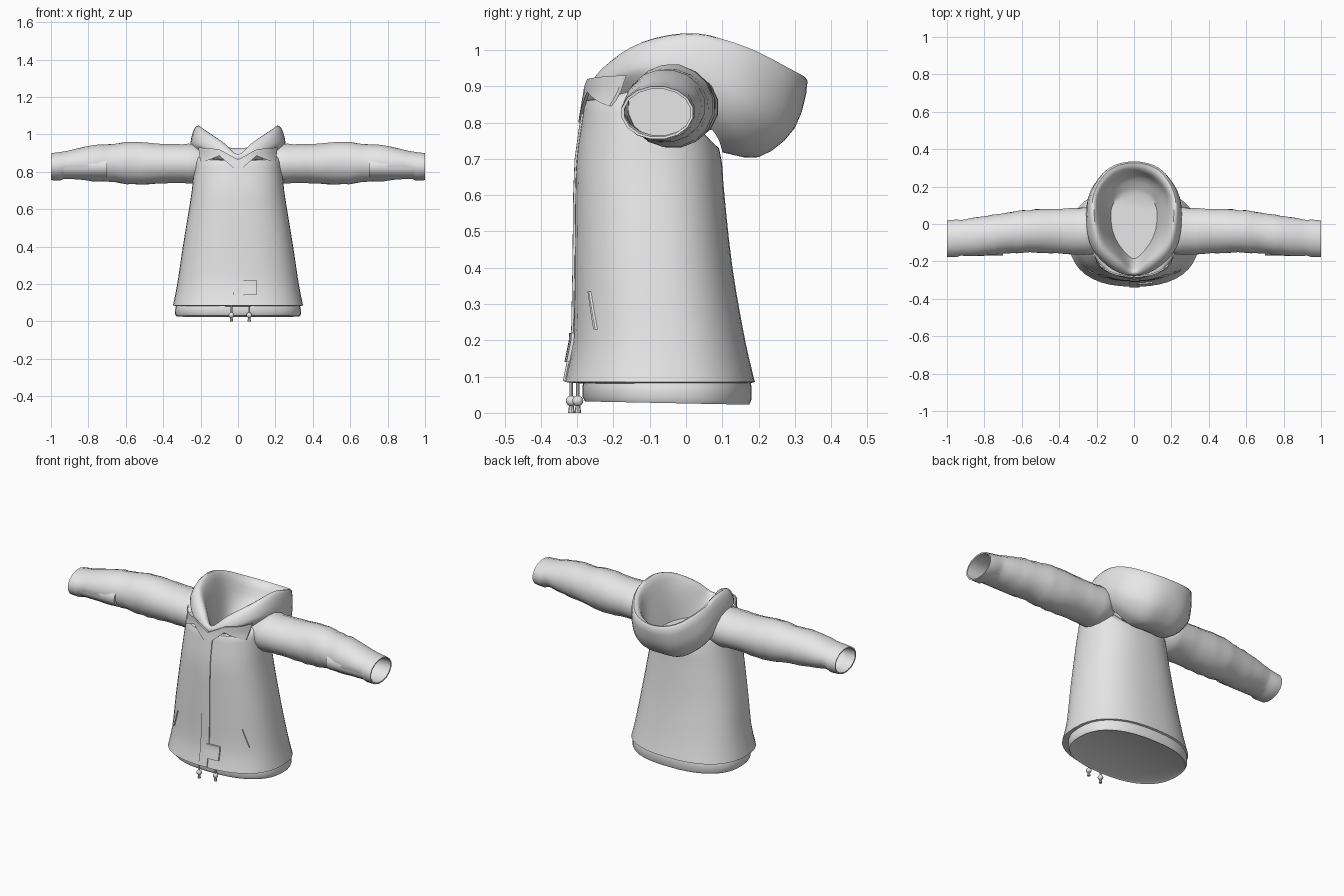
import bpy, bmesh, math, random
from mathutils import Vector

random.seed(4)
cube = bpy.data.objects.get("Cube")
if cube:
    bpy.data.objects.remove(cube, do_unlink=True)

cloth = bpy.data.materials.new("light grey cloth")
cloth.use_nodes = True
GREY = (0.8, 0.8, 0.8, 1)
cloth.diffuse_color = GREY
cloth.node_tree.nodes["Principled BSDF"].inputs["Base Color"].default_value = GREY


def finish(obj, angle=40):
    obj.data.materials.clear()
    obj.data.materials.append(cloth)
    bpy.ops.object.select_all(action='DESELECT')
    obj.select_set(True)
    bpy.context.view_layer.objects.active = obj
    bpy.ops.object.shade_smooth_by_angle(angle=math.radians(angle))
    return obj


def make_object(name, bm, angle=40):
    bmesh.ops.recalc_face_normals(bm, faces=bm.faces)
    mesh = bpy.data.meshes.new(name)
    bm.to_mesh(mesh)
    bm.free()
    obj = bpy.data.objects.new(name, mesh)
    bpy.context.collection.objects.link(obj)
    return finish(obj, angle)


def spline(points, steps, closed):
    """Smooth curve through all the points."""
    n, out = len(points), []
    pick = lambda i: points[i % n] if closed else points[max(0, min(n - 1, i))]
    for i in range(n if closed else n - 1):
        a, b, c, d = (pick(i + k) for k in (-1, 0, 1, 2))
        for s in range(steps):
            t = s / steps
            out.append(b + (c - a) * (t / 2) + (2 * a - 5 * b + 4 * c - d) * (t * t / 2)
                       + (3 * b - a - 3 * c + d) * (t ** 3 / 2))
    return out if closed else out + [points[-1]]


def smooth_rings(rings, steps):
    columns = [spline(list(col), steps, False) for col in zip(*rings)]
    return [list(ring) for ring in zip(*columns)]


def loft(name, rings, cap_start=False, cap_end=False, angle=40):
    bm = bmesh.new()
    rows = [[bm.verts.new(p) for p in ring] for ring in rings]
    n = len(rows[0])
    for low, high in zip(rows, rows[1:]):
        for i in range(n):
            j = (i + 1) % n
            bm.faces.new((low[i], low[j], high[j], high[i]))
    if cap_start:
        bm.faces.new(rows[0])
    if cap_end:
        bm.faces.new(rows[-1])
    return make_object(name, bm, angle)


# Coat body: height, half width, front y, back y, neckline drop at front and back
BODY = [
    (0.085, 0.348, -0.335, 0.19, 0, 0),
    (0.20, 0.325, -0.312, 0.163, 0, 0),
    (0.40, 0.295, -0.308, 0.128, 0, 0),
    (0.60, 0.262, -0.306, 0.106, 0, 0),
    (0.70, 0.247, -0.302, 0.10, 0, 0.02),
    (0.80, 0.236, -0.288, 0.095, 0, 0.09),
    (0.88, 0.222, -0.275, 0.09, 0.02, 0.15),
    (0.915, 0.175, -0.24, 0.08, 0.06, 0.18),
]
POWER = 2.4


def oval(z, w, front, back, drop_f=0, drop_b=0, count=40):
    ring = []
    for i in range(count):
        a = math.tau * i / count
        c, s = (math.copysign(abs(f(a)) ** (2 / POWER), f(a)) for f in (math.cos, math.sin))
        y = (front + back) / 2 + s * (back - front) / 2
        ring.append(Vector((w * c, y, z - abs(s) * (drop_b if s > 0 else drop_f))))
    return ring


def front_y(x, z):
    """Depth of the coat's front surface at a given x and z."""
    rows = BODY[:-1]
    z = max(rows[0][0], min(rows[-1][0], z))
    for lo, hi in zip(rows, rows[1:]):
        if z <= hi[0]:
            t = (z - lo[0]) / (hi[0] - lo[0])
            w, f, b = (lo[k] + (hi[k] - lo[k]) * t for k in (1, 2, 3))
            break
    bulge = (1 - min(1, abs(x) / w) ** POWER) ** (1 / POWER)
    return (f + b) / 2 - bulge * (b - f) / 2


lip = oval(0.08, 0.32, -0.275, 0.17)
loft("coat_body", [lip] + smooth_rings([oval(*row) for row in BODY], 3))

# Inner hem band, with the underside closed
hem = [oval(0.10, 0.325, -0.28, 0.175), oval(0.075, 0.335, -0.285, 0.18),
       oval(0.04, 0.337, -0.285, 0.18), oval(0.027, 0.33, -0.278, 0.174),
       oval(0.034, 0.315, -0.265, 0.16)]
for ring in hem[2:]:
    for p in ring:
        p.z -= 0.02 * (p.y + 0.05)
loft("hem_band", hem, cap_end=True)

# Hood: half rings from front centre to back centre, outside to inside
HOOD = [
    [(0, -.25, .84), (.10, -.22, .86), (.19, -.12, .89), (.215, 0, .85),
     (.18, .08, .77), (.10, .10, .72), (0, .10, .725)],
    [(0, -.265, .85), (.11, -.235, .88), (.21, -.13, .92), (.245, .01, .88),
     (.21, .13, .79), (.11, .19, .715), (0, .20, .705)],
    [(0, -.275, .87), (.12, -.24, .91), (.225, -.13, .955), (.255, .02, .95),
     (.235, .17, .86), (.13, .275, .79), (0, .30, .785)],
    [(0, -.27, .89), (.10, -.23, .95), (.20, -.13, 1.01), (.232, .02, 1.033),
     (.222, .17, .995), (.14, .295, .935), (0, .335, .915)],
    [(0, -.25, .89), (.07, -.205, .95), (.165, -.11, 1.015), (.20, .03, 1.035),
     (.19, .16, .99), (.11, .26, .93), (0, .295, .91)],
    [(0, -.22, .85), (.06, -.18, .88), (.13, -.08, .92), (.16, .02, .92),
     (.16, .14, .88), (.10, .22, .84), (0, .25, .83)],
]
hood = []
for half in HOOD:
    ring = half + [(-x, y, z) for x, y, z in half[-2:0:-1]]
    hood.append([Vector(p) for p in ring])
hood.append([Vector((p.x * 0.75, p.y * 0.75 - 0.02, 0.78)) for p in hood[-1]])
hood = [spline(ring, 4, True) for ring in hood]
loft("hood", smooth_rings(hood, 3), cap_end=True, angle=50)

# Sleeves: x, low z, high z, front y, back y
SLEEVE = [
    (0.17, 0.76, 0.925, -0.15, 0.06),
    (0.24, 0.735, 0.95, -0.165, 0.088),
    (0.33, 0.74, 0.947, -0.163, 0.085),
    (0.45, 0.735, 0.952, -0.155, 0.08),
    (0.56, 0.732, 0.96, -0.152, 0.075),
    (0.66, 0.743, 0.95, -0.158, 0.065),
    (0.75, 0.747, 0.945, -0.165, 0.05),
    (0.84, 0.757, 0.928, -0.17, 0.035),
    (0.925, 0.765, 0.91, -0.17, 0.022),
    (0.95, 0.752, 0.906, -0.178, 0.025),
    (1.0, 0.754, 0.90, -0.178, 0.02),
]


def sleeve_ring(x, low, high, front, back, count=16):
    ring = []
    for i in range(count):
        a = math.tau * (i + 0.5) / count
        ring.append(Vector((x, (front + back) / 2 + math.cos(a) * (back - front) / 2 * 1.01,
                            (low + high) / 2 + math.sin(a) * (high - low) / 2 * 1.01)))
    return ring


def wrinkle(ring):
    """Small random folds along the sleeve."""
    centre = sum(ring, Vector()) / len(ring)
    size = random.uniform(-0.02, 0.02)
    for p in ring:
        p += (p - centre) * (size + random.uniform(-0.015, 0.015))


outer = smooth_rings([sleeve_ring(*row) for row in SLEEVE[:-2]], 3)
for ring in outer[5:-1]:
    wrinkle(ring)
outer += [sleeve_ring(*row) for row in SLEEVE[-2:]]
inner = [sleeve_ring(x, 0.761, 0.893, -0.17, 0.013) for x in (0.999, 0.94, 0.7)]
for side, sign in (("left", 1), ("right", -1)):
    rings = [[Vector((sign * p.x, p.y, p.z)) for p in ring] for ring in outer + inner]
    loft(side + "_sleeve", rings, cap_end=True)


def plate(name, quads, offset, cuts=3, thick=0.006):
    """Thin panel that follows the coat's front; quads hold (x, z) corners."""
    bm = bmesh.new()
    for quad in quads:
        bm.faces.new([bm.verts.new((x, 0, z)) for x, z in quad])
    bmesh.ops.remove_doubles(bm, verts=bm.verts, dist=0.0001)
    bmesh.ops.subdivide_edges(bm, edges=bm.edges, cuts=cuts, use_grid_fill=True)
    for v in bm.verts:
        v.co.y = front_y(v.co.x, v.co.z) - offset
    front = bmesh.ops.extrude_face_region(bm, geom=bm.faces[:])["geom"]
    for v in front:
        if isinstance(v, bmesh.types.BMVert):
            v.co.y += thick
    return make_object(name, bm, 30)


def box(x0, z0, x1, z1):
    return [(x0, z0), (x1, z0), (x1, z1), (x0, z1)]


# Front flap, hem patch, pocket slits and collar flaps
plate("front_flap", [box(-0.025, 0.088, 0.03, 0.84)], 0.005, cuts=15)
plate("hem_patch", [box(0.015, 0.14, 0.10, 0.22)], 0.011, thick=0.009)
for side, s in (("left", 1), ("right", -1)):
    plate(side + "_pocket_slit",
          [[(s * 0.208, 0.335), (s * 0.214, 0.335), (s * 0.25, 0.23), (s * 0.243, 0.23)]], 0.005)
    plate(side + "_collar_flap",
          [[(0, 0.80), (s * 0.10, 0.885), (s * 0.10, 0.92), (0, 0.865)],
           [(s * 0.10, 0.885), (s * 0.20, 0.845), (s * 0.212, 0.93), (s * 0.10, 0.92)]], 0.009,
          thick=0.009)

# Drawstrings with toggles under the front hem
for side, x, y in (("left", 0.06, -0.298), ("right", -0.035, -0.316)):
    bpy.ops.mesh.primitive_cylinder_add(vertices=8, radius=0.005, depth=0.08, location=(x, y, 0.07))
    finish(bpy.context.object).name = side + "_drawstring"
    bpy.ops.mesh.primitive_uv_sphere_add(segments=12, ring_count=8, radius=0.015, location=(x, y, 0.033))
    finish(bpy.context.object).name = side + "_toggle"
    bpy.ops.mesh.primitive_cone_add(vertices=8, radius1=0.009, radius2=0.006, depth=0.024,
                                    location=(x, y, 0.012))
    finish(bpy.context.object).name = side + "_toggle_end"
